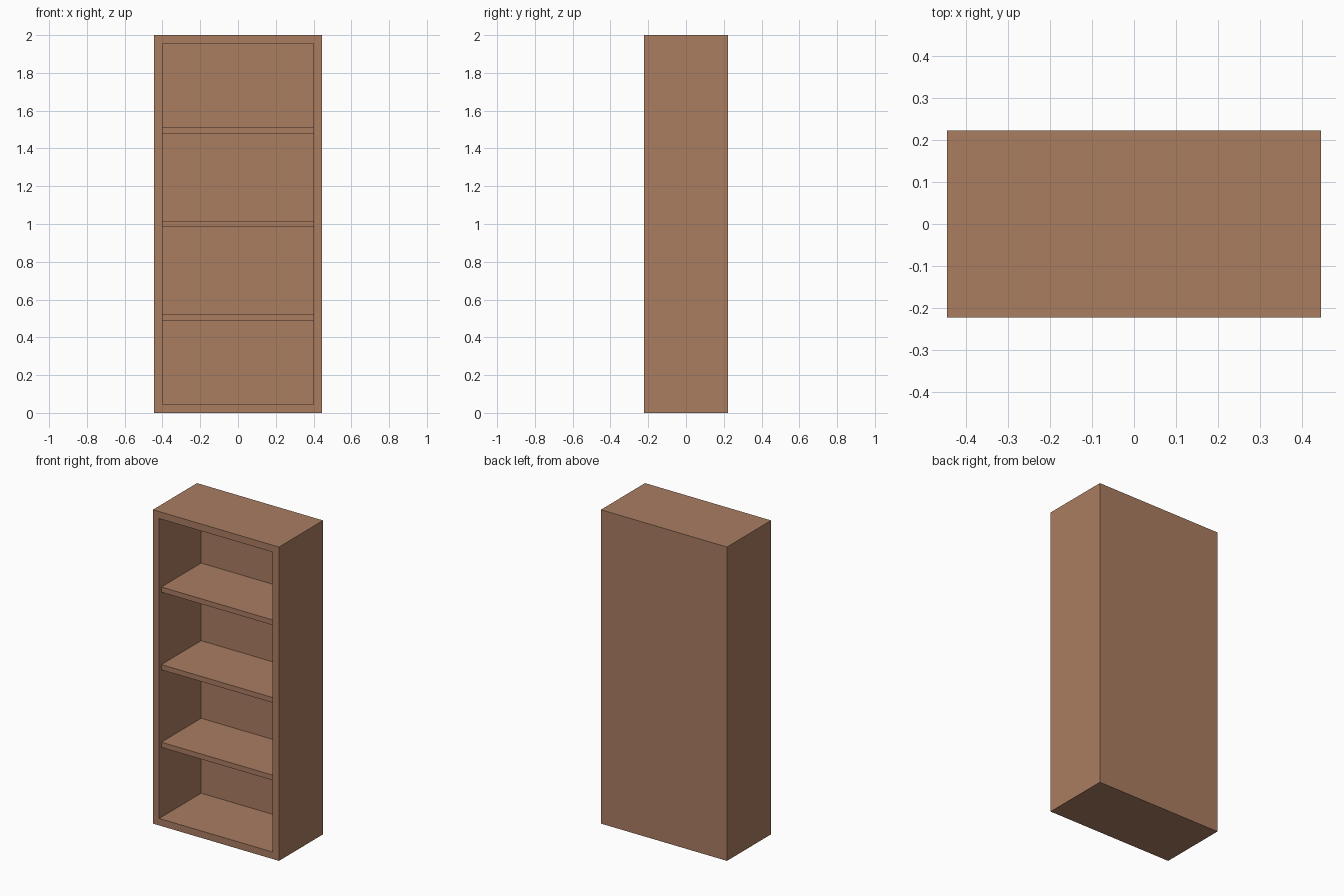
import bpy, bmesh

if "Cube" in bpy.data.objects:
    bpy.data.objects.remove(bpy.data.objects["Cube"])

W, D, H = 0.889, 0.444, 2.0      # outer size
T = 0.0444                       # frame board thickness
BACK = 0.022                     # back panel thickness
SHELF_T = 0.033
SETBACK = 0.022                  # shelf fronts sit behind the frame front

wood = bpy.data.materials.new("wood")
wood.diffuse_color = (0.40, 0.205, 0.12, 1.0)
wood.use_nodes = True
wood.node_tree.nodes["Principled BSDF"].inputs["Base Color"].default_value = wood.diffuse_color


def box(name, size, center):
    bm = bmesh.new()
    bmesh.ops.create_cube(bm, size=1.0)
    bmesh.ops.scale(bm, vec=size, verts=bm.verts)
    bmesh.ops.translate(bm, vec=center, verts=bm.verts)
    mesh = bpy.data.meshes.new(name)
    bm.to_mesh(mesh)
    bm.free()
    obj = bpy.data.objects.new(name, mesh)
    mesh.materials.append(wood)
    bpy.context.collection.objects.link(obj)
    return obj


# Case: solid block with its front face inset and pushed back to the back panel
case = box("bookcase_case", (W, D, H), (0, 0, H / 2))
bm = bmesh.new()
bm.from_mesh(case.data)
bm.normal_update()
front = min(bm.faces, key=lambda f: f.calc_center_median().y)
bmesh.ops.inset_region(bm, faces=[front], thickness=T, use_even_offset=True)
inner = bmesh.ops.extrude_discrete_faces(bm, faces=[front])["faces"][0]
bmesh.ops.translate(bm, vec=(0, D - BACK, 0), verts=inner.verts)
bmesh.ops.recalc_face_normals(bm, faces=bm.faces)
bm.to_mesh(case.data)
bm.free()

# Shelves: three evenly spaced boards
y0, y1 = -D / 2 + SETBACK, D / 2 - BACK
for i in range(3):
    z = H / 2 + (i - 1) * 0.4945
    box(f"shelf_{i + 1}", (W - 2 * T, y1 - y0, SHELF_T), (0, (y0 + y1) / 2, z))
